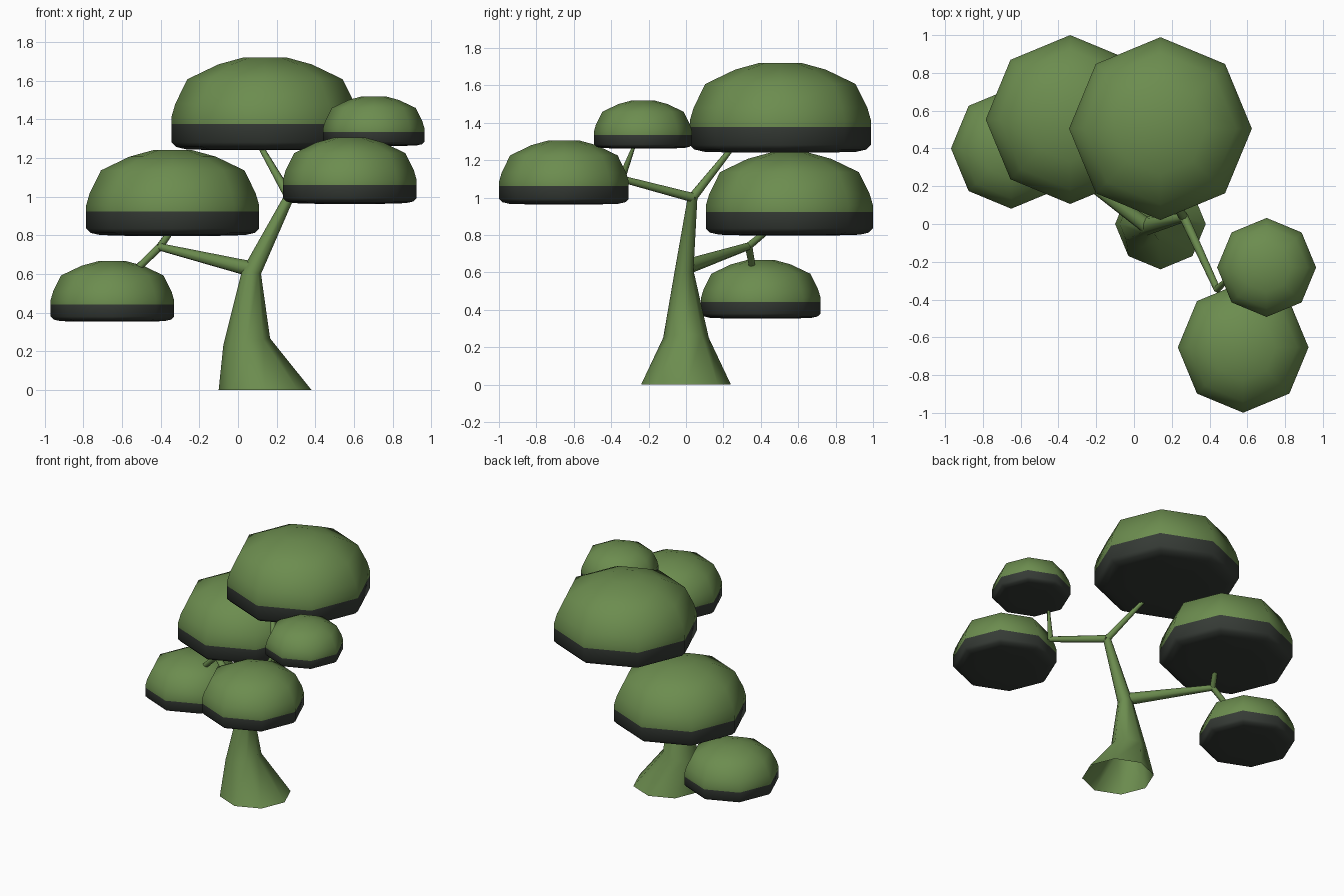
import bpy, bmesh, math
from mathutils import Vector

if "Cube" in bpy.data.objects:
    bpy.data.objects.remove(bpy.data.objects["Cube"])


def material(name, rgb):
    m = bpy.data.materials.new(name)
    m.diffuse_color = (*rgb, 1.0)
    m.use_nodes = True
    m.node_tree.nodes["Principled BSDF"].inputs["Base Color"].default_value = m.diffuse_color
    return m


GREEN = material("leaf green", (0.15, 0.265, 0.078))
DARK = material("shadow green", (0.036, 0.043, 0.036))
SIDES = 8


def loft(name, rings, mats, cap_start=True, cap_end=True, dark_below=None):
    """Skin a list of point rings into one smooth-shaded object."""
    bm = bmesh.new()
    vs = [[bm.verts.new(p) for p in ring] for ring in rings]
    for a, b in zip(vs, vs[1:]):
        for i in range(SIDES):
            j = (i + 1) % SIDES
            bm.faces.new((a[i], a[j], b[j], b[i]))
    if cap_start:
        bm.faces.new(vs[0][::-1])
    if cap_end:
        bm.faces.new(vs[-1])
    for f in bm.faces:
        f.smooth = True
        if dark_below is not None and f.calc_center_median().z < dark_below:
            f.material_index = 1
    me = bpy.data.meshes.new(name)
    bm.to_mesh(me)
    bm.free()
    for m in mats:
        me.materials.append(m)
    ob = bpy.data.objects.new(name, me)
    bpy.context.collection.objects.link(ob)
    bpy.ops.object.select_all(action='DESELECT')
    ob.select_set(True)
    bpy.context.view_layer.objects.active = ob
    bpy.ops.object.shade_smooth_by_angle(angle=math.radians(60))
    return ob


def ring(center, r, tilt=(0, 0, 1)):
    """Octagon around a centre, facing along tilt."""
    turn = Vector((0, 0, 1)).rotation_difference(Vector(tilt))
    return [Vector(center) + turn @ Vector((r * math.cos(a), r * math.sin(a), 0))
            for a in (2 * math.pi * i / SIDES for i in range(SIDES))]


def branch(name, a, b, r0, r1):
    d = Vector(b) - Vector(a)
    loft(name, [ring(a, r0, d), ring(b, r1, d)], [GREEN])


# Trunk with flared, open foot, bending into the right limb
fork = (0.07, -0.01, 0.61)
right_fork = (0.265, 0.035, 1.0)
left_fork = (-0.405, 0.335, 0.74)
front_fork = (0.44, -0.345, 1.10)
loft("trunk", [ring((0.14, 0, 0), 0.24),
               ring((0.045, 0, 0.25), 0.122, (-0.14, 0, 1)),
               ring(fork, 0.05, (0.2, 0, 1)),
               ring(right_fork, 0.026, (0.3, 0.05, 1))],
     [GREEN], cap_start=False)

# Branches
branch("left_branch", (0.07, -0.01, 0.625), left_fork, 0.042, 0.02)
branch("left_upper_twig", left_fork, (-0.352, 0.425, 0.815), 0.02, 0.017)
branch("left_lower_twig", left_fork, (-0.55, 0.36, 0.60), 0.021, 0.018)
branch("top_branch", right_fork, (0.11, 0.25, 1.27), 0.025, 0.014)
branch("front_branch", right_fork, front_fork, 0.026, 0.019)
branch("front_twig", front_fork, (0.51, -0.28, 1.27), 0.02, 0.009)

# Canopies: dome profile as (radius, height) fractions, dark underside
PROFILE = [(0.5, 0), (0.84, 0.01), (0.95, 0.035), (1, 0.085), (1, 0.285), (1, 0.36),
           (0.96, 0.5), (0.83, 0.765), (0.5, 0.925), (0.23, 1)]
canopies = {
    "top_canopy": (0.14, 0.505, 1.24, 0.48, 0.484),
    "left_upper_canopy": (-0.338, 0.553, 0.797, 0.443, 0.447),
    "left_lower_canopy": (-0.65, 0.40, 0.353, 0.313, 0.319),
    "front_canopy": (0.578, -0.653, 0.963, 0.343, 0.346),
    "right_canopy": (0.702, -0.23, 1.262, 0.257, 0.262),
}
for name, (x, y, z, h, r) in canopies.items():
    loft(name, [ring((x, y, z + h * t), r * f) for f, t in PROFILE],
         [GREEN, DARK], dark_below=z + 0.28 * h)
